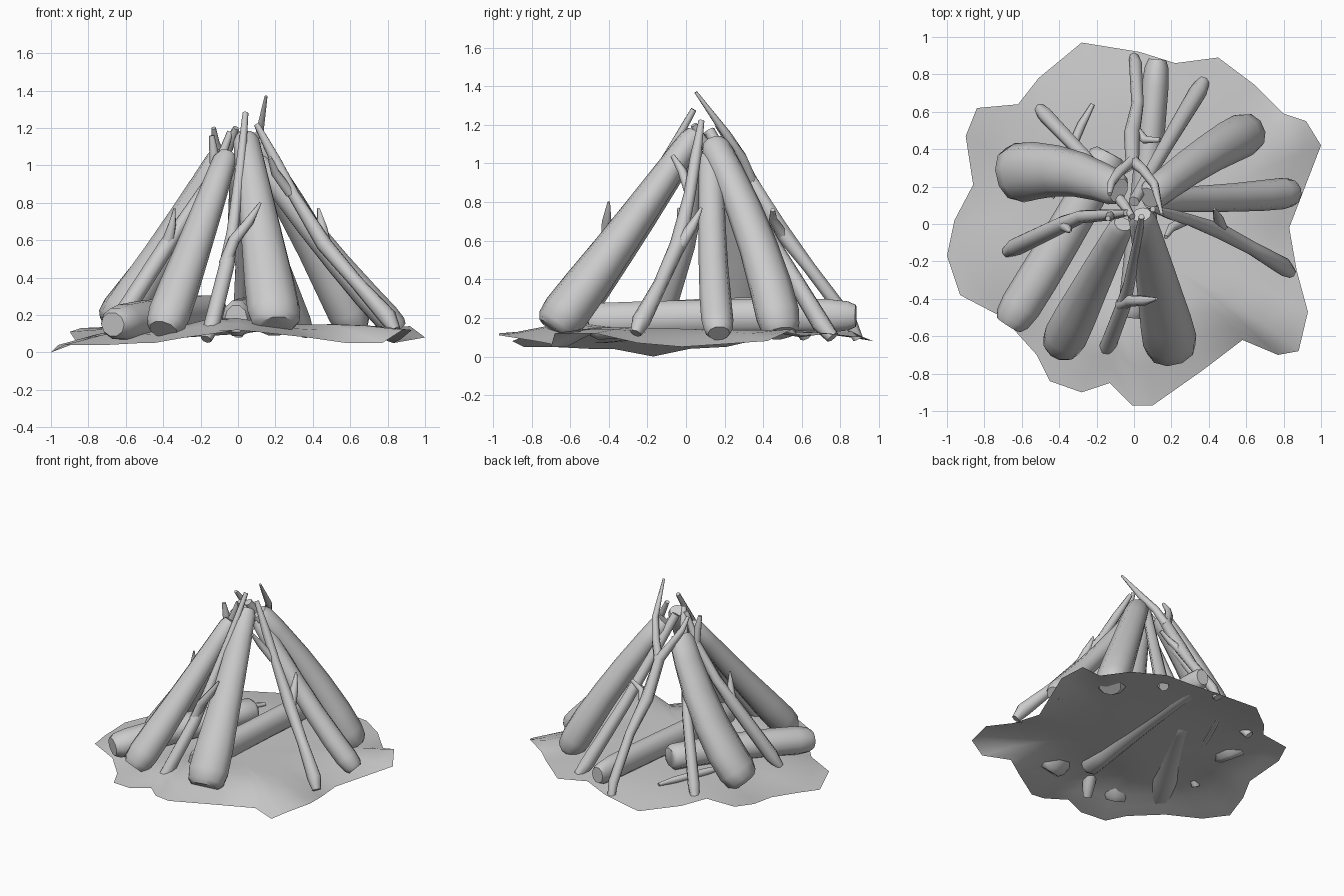
import bpy, bmesh, math
from mathutils import Vector


def finish(bm, name, angle):
    bmesh.ops.recalc_face_normals(bm, faces=bm.faces)
    me = bpy.data.meshes.new(name)
    bm.to_mesh(me)
    bm.free()
    ob = bpy.data.objects.new(name, me)
    bpy.context.collection.objects.link(ob)
    bpy.ops.object.select_all(action='DESELECT')
    ob.select_set(True)
    bpy.context.view_layer.objects.active = ob
    bpy.ops.object.shade_smooth_by_angle(angle=math.radians(angle))
    return ob


def add_tube(bm, path, sides, flat=1.0):
    """Sweep a ring along (x, y, z, radius) points and cap both ends."""
    pts = [Vector(p[:3]) for p in path]
    rings = []
    for i, p in enumerate(pts):
        t = (pts[min(i + 1, len(pts) - 1)] - pts[max(i - 1, 0)]).normalized()
        side = t.cross(Vector((0, 0, 1)))
        side = side.normalized() if side.length > 0.05 else Vector((1, 0, 0))
        up = side.cross(t).normalized()
        r = path[i][3]
        rings.append([bm.verts.new(p + side * r * math.cos(a) + up * r * flat * math.sin(a))
                      for a in (2 * math.pi * k / sides for k in range(sides))])
    for a, b in zip(rings, rings[1:]):
        for k in range(sides):
            n = (k + 1) % sides
            bm.faces.new((a[k], a[n], b[n], b[k]))
    bm.faces.new(rings[0])
    bm.faces.new(rings[-1])


def log(name, foot, mid, top, r0, r1, flat=0.9):
    """Thick log with blunt rounded ends, bent through mid."""
    f, m, t = Vector(foot), Vector(mid), Vector(top)
    c = 2 * m - (f + t) / 2
    path = []
    for u, k in ((0, .66), (.03, .88), (.1, 1), (.25, 1.02), (.45, 1), (.65, 1), (.85, 1), (.97, 1), (1, .75)):
        p = f * (1 - u) ** 2 + c * 2 * u * (1 - u) + t * u * u
        e = u ** 1.2
        path.append((*p, (r0 * (1 - e) + r1 * e) * k))
    bm = bmesh.new()
    add_tube(bm, path, 10, flat)
    return finish(bm, name, 50)


def branch(name, *paths):
    """Thin branch: first path is the stem, the others are twigs."""
    bm = bmesh.new()
    for p in paths:
        add_tube(bm, p, 7)
    return finish(bm, name, 60)


# ragged ground patch
EDGE = [(-.28, .97, .08), (.03, .92, .10), (.22, .86, .13), (.45, .89, .10), (.65, .74, .12),
        (.80, .59, .10), (.92, .55, .14), (1, .42, .08), (.83, -.02, .05), (.87, -.25, .07),
        (.93, -.47, .12), (.88, -.68, .12), (.77, -.70, .05), (.58, -.62, .05), (.37, -.78, .08),
        (.10, -.97, .11), (-.01, -.97, .12), (-.13, -.85, .10), (-.28, -.90, .08),
        (-.45, -.84, .05), (-.52, -.70, .05), (-.70, -.50, .04), (-.93, -.38, .04),
        (-1, -.17, 0), (-.96, .02, .04), (-.86, .21, .05), (-.90, .47, .11),
        (-.84, .62, .13), (-.62, .64, .14), (-.51, .78, .11)]


def ground_z(x, y):
    hump = .06 * math.exp(-((x + .1) ** 2 + (y + .6) ** 2) / .05)
    return .134 + .02 * math.tanh(3 * x) * (.5 - .5 * math.tanh(3 * y)) + hump


bm = bmesh.new()
rings = []
for s in (1, .9, .78, .6, .4, .2):
    w = max(0, (s - .68) / .32)
    rings.append([bm.verts.new((x * s, y * s, z * w + ground_z(x * s, y * s) * (1 - w)))
                  for x, y, z in EDGE])
n = len(EDGE)
for a, b in zip(rings, rings[1:]):
    for k in range(n):
        bm.faces.new((a[k], a[(k + 1) % n], b[(k + 1) % n], b[k]))
hub = bm.verts.new((0, 0, ground_z(0, 0)))
for k in range(n):
    bm.faces.new((rings[-1][k], rings[-1][(k + 1) % n], hub))
finish(bm, "ground_patch", 60)

# leaning logs
log("front_log", (.205, -.69, .14), (.13, -.34, .61), (.04, .05, 1.16), .15, .07, .85)
log("front_left_log", (-.40, -.67, .12), (-.23, -.33, .58), (-.06, .0, 1.06), .12, .064)
log("left_log", (-.67, .26, .14), (-.38, .28, .56), (-.08, .18, 1.06), .165, .09, .75)
log("right_log", (.86, .17, .12), (.50, .14, .52), (.08, .13, 1.06), .085, .062)
log("back_right_log", (.63, .495, .12), (.38, .36, .61), (.08, .14, 1.11), .12, .08)

# logs lying on the ground
log("lying_log_left", (-.67, -.54, .15), (-.37, -.05, .20), (-.13, .38, .22), .11, .10)
log("lying_log_back", (.125, .88, .21), (.06, .18, .205), (-.01, -.50, .18), .072, .08, 1.25)

# leaning branches with twigs
branch("back_right_branch",
       [(.37, .76, .10, .035), (.34, .70, .17, .05), (.19, .45, .58, .042), (.0, .12, 1.17, .03)])
branch("back_branch",
       [(.0, .89, .09, .028), (.01, .85, .18, .036), (.02, .64, .46, .034), (-.01, .48, .67, .045),
        (-.01, .33, .92, .038), (-.08, .28, 1.03, .028), (-.12, .22, 1.12, .022), (-.13, .16, 1.20, .012)],
       [(-.01, .34, .90, .034), (.05, .29, 1.03, .028), (.11, .21, 1.15, .024), (.15, .05, 1.37, .008)],
       [(.0, .51, .62, .03), (.06, .45, .71, .022), (.14, .45, .76, .012)])
branch("back_left_branch",
       [(-.51, .62, .10, .03), (-.47, .58, .18, .042), (-.26, .36, .58, .036), (-.05, .10, 1.10, .028),
        (-.01, .04, 1.20, .018)])
branch("ground_twig",
       [(-.22, .64, .14, .012), (-.28, .53, .15, .024), (-.37, .32, .15, .026), (-.44, .14, .15, .014)])
branch("front_branch",
       [(-.17, -.70, .07, .03), (-.14, -.65, .14, .045), (-.06, -.44, .46, .042), (-.03, -.33, .64, .032),
        (.01, -.14, .96, .028), (.04, .04, 1.28, .016)],
       [(-.07, -.43, .47, .035), (-.02, -.41, .60, .032), (.06, -.41, .70, .026), (.12, -.40, .80, .007)])
branch("left_branch",
       [(-.68, -.15, .10, .03), (-.63, -.12, .18, .05), (-.38, .0, .57, .046), (-.28, .04, .72, .036),
        (-.12, .05, .96, .03), (-.04, .06, 1.18, .018)],
       [(-.38, .0, .57, .036), (-.35, -.03, .69, .02), (-.34, -.04, .77, .005)],
       [(-.12, .05, .93, .028), (-.13, .04, 1.08, .024), (-.14, .03, 1.16, .014)])
branch("right_branch",
       [(.84, -.26, .12, .03), (.80, -.23, .19, .05), (.63, -.13, .38, .038), (.46, -.04, .58, .044),
        (.30, .02, .84, .032), (.20, .05, 1.03, .03), (.10, .08, 1.22, .016)],
       [(.47, -.04, .56, .036), (.45, .03, .67, .028), (.43, .08, .77, .007)],
       [(.28, .02, .85, .028), (.20, -.02, .96, .024), (.17, -.07, 1.04, .012)])
